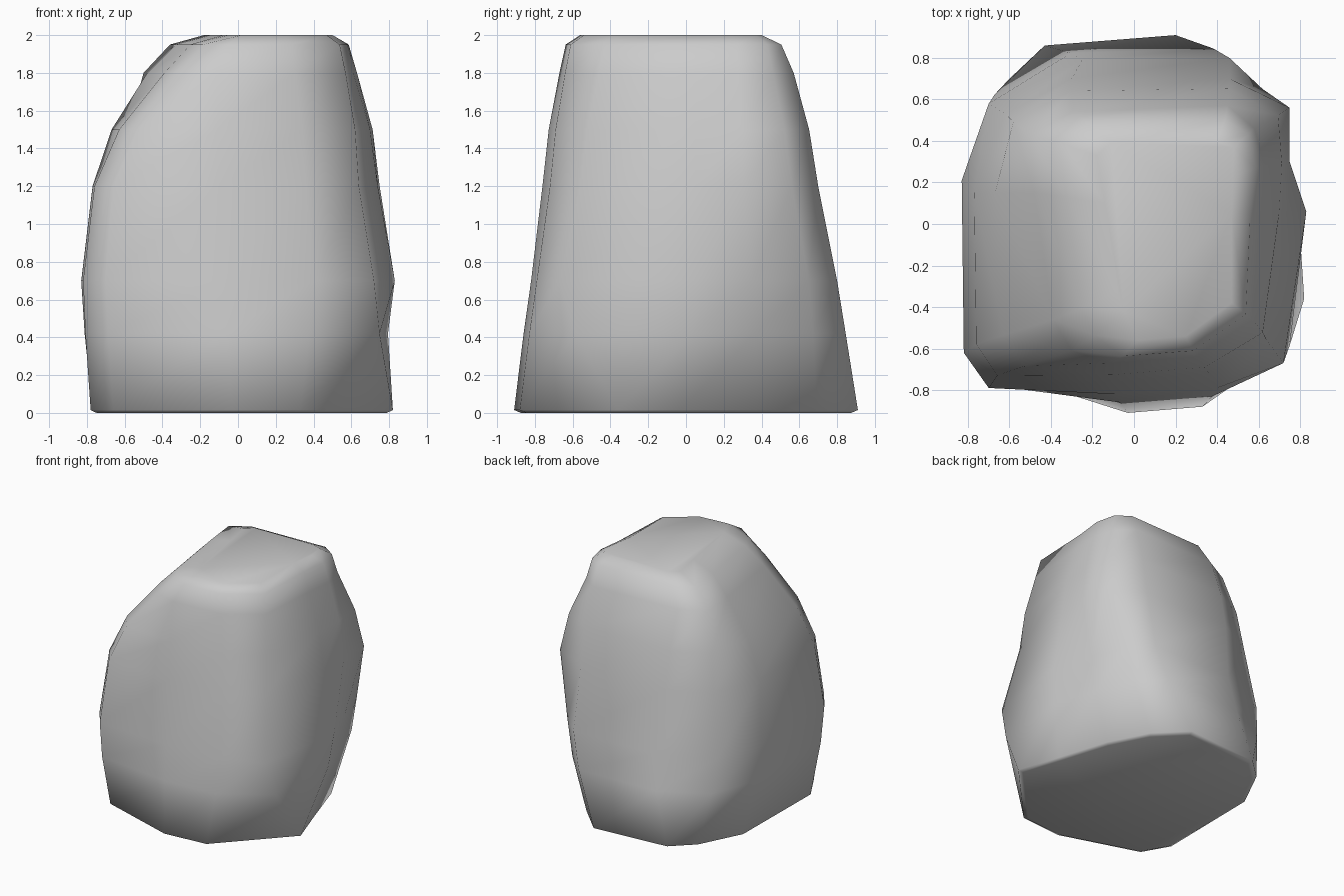
import bpy, bmesh
from mathutils import Vector

if "Cube" in bpy.data.objects:
    bpy.data.objects.remove(bpy.data.objects["Cube"])

# Key cross-sections, counter-clockwise from the right side
base = [(.71, -.03), (.58, .38), (.42, .69), (.20, .91), (-.43, .86), (-.60, .70),
        (-.77, .36), (-.78, -.50), (-.66, -.71), (-.03, -.91), (.33, -.88), (.82, -.36)]
belly = [(.83, .06), (.72, .35), (.62, .65), (.46, .80), (-.25, .79), (-.70, .58),
         (-.83, .21), (-.82, -.62), (-.70, -.79), (-.08, -.82), (.40, -.79), (.72, -.67)]
chest = [(.74, .05), (.75, .30), (.75, .56), (.46, .70), (-.30, .70), (-.62, .53),
         (-.77, .15), (-.76, -.58), (-.66, -.73), (-.10, -.76), (.36, -.72), (.64, -.56)]
shoulder = [(.61, .05), (.63, .28), (.58, .46), (.45, .57), (-.30, .54), (-.50, .43),
            (-.48, .15), (-.39, -.46), (-.30, -.61), (-.12, -.67), (.30, -.64), (.57, -.46)]
crown = [(.47, .05), (.50, .24), (.48, .37), (.40, .40), (-.11, .39), (-.18, .33),
         (-.14, .10), (-.08, -.32), (-.05, -.42), (.02, -.56), (.25, -.54), (.47, -.38)]


def blend(a, b, t, sx=1.0, sy=1.0):
    mixed = [Vector(p).lerp(Vector(q), t) for p, q in zip(a, b)]
    return [(p.x * sx, p.y * sy) for p in mixed]


# In-between sections round out the profile
rings = [(0, blend(base, base, 0, .96, .96)), (.015, base),
         (.42, blend(base, belly, .7, 1.0, 1.015)), (.70, belly), (1.2, chest),
         (1.5, blend(chest, shoulder, .37, 1.01, 1.0)), (1.8, shoulder),
         (1.95, blend(shoulder, crown, .47, 1.03, 1.03)), (2.0, crown)]

# Boulder body: loft the sections and cap both ends
bm = bmesh.new()
loops = [[bm.verts.new((p[0], p[1], z)) for p in outline] for z, outline in rings]
n = len(base)
for lo, hi in zip(loops, loops[1:]):
    for i in range(n):
        j = (i + 1) % n
        bm.faces.new((lo[i], lo[j], hi[j], hi[i]))
bm.faces.new(loops[0][::-1])
bm.faces.new(loops[-1])
bmesh.ops.recalc_face_normals(bm, faces=bm.faces)

# Soft shading all over
for face in bm.faces:
    face.smooth = True

mesh = bpy.data.meshes.new("boulder")
bm.to_mesh(mesh)
bm.free()
boulder = bpy.data.objects.new("boulder", mesh)
bpy.context.collection.objects.link(boulder)
